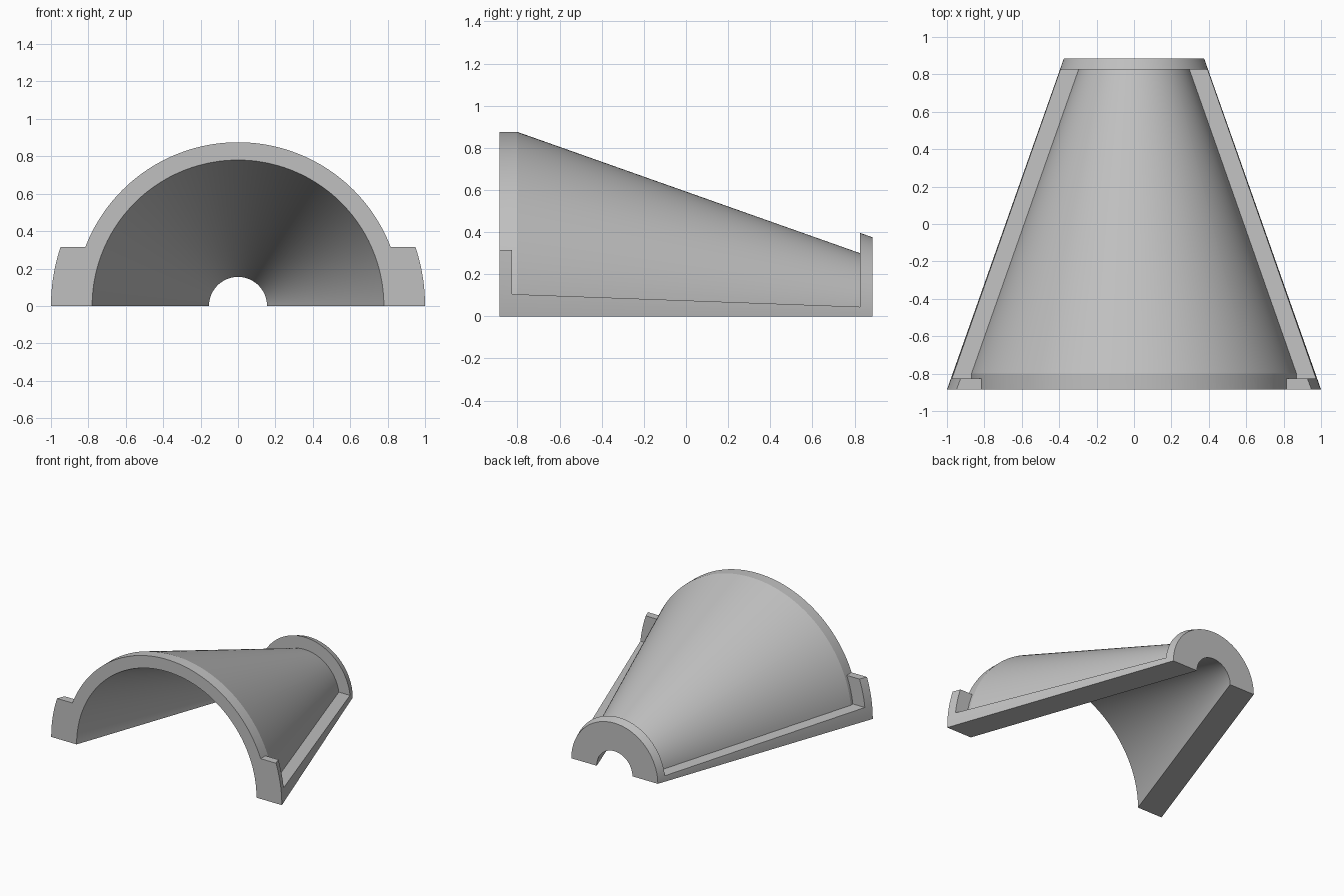
import bpy, bmesh, math
from mathutils import Vector

cube = bpy.data.objects.get("Cube")
if cube:
    bpy.data.objects.remove(cube, do_unlink=True)

SEGMENTS = 96
HALF = 0.885          # half the length along y
WALL = 0.825          # inner face of both end flanges
KNEE = -0.80          # where the straight front rim meets the cone
RIM, NECK = 0.875, 0.30   # shell radius at the two ends

grey = bpy.data.materials.new("light_grey")
grey.use_nodes = True
COLOUR = (0.53, 0.53, 0.53, 1)
grey.diffuse_color = COLOUR
grey.node_tree.nodes["Principled BSDF"].inputs["Base Color"].default_value = COLOUR


def half_revolve(name, profile, plane=None):
    """Sweep an (r, y) profile half a turn over the y axis; keep what lies above plane."""
    bm = bmesh.new()
    rings = []
    for i in range(SEGMENTS + 1):
        a = math.pi * i / SEGMENTS
        rings.append([bm.verts.new((r * math.cos(a), y, r * math.sin(a))) for r, y in profile])
    n = len(profile)
    for a, b in zip(rings, rings[1:]):
        for j in range(n):
            k = (j + 1) % n
            bm.faces.new((a[j], a[k], b[k], b[j]))
    bm.faces.new(rings[0])
    bm.faces.new(rings[-1])
    if plane:
        point, normal = plane
        bmesh.ops.bisect_plane(bm, geom=bm.verts[:] + bm.edges[:] + bm.faces[:],
                               plane_co=point, plane_no=normal, clear_inner=True)
        bmesh.ops.holes_fill(bm, edges=[e for e in bm.edges if e.is_boundary])
    bmesh.ops.recalc_face_normals(bm, faces=bm.faces[:])
    mesh = bpy.data.meshes.new(name)
    bm.to_mesh(mesh)
    bm.free()
    obj = bpy.data.objects.new(name, mesh)
    bpy.context.collection.objects.link(obj)
    mesh.materials.append(grey)
    return obj


def cut(target, cutter):
    mod = target.modifiers.new("cut", 'BOOLEAN')
    mod.operation = 'DIFFERENCE'
    mod.solver = 'EXACT'
    mod.object = cutter
    bpy.context.view_layer.objects.active = target
    bpy.ops.object.modifier_apply(modifier=mod.name)
    bpy.data.objects.remove(cutter, do_unlink=True)


# Thick half cone that contains the flanges
shell = half_revolve("half_cone_shell", [(0.78, -HALF), (1.0, -HALF), (0.375, HALF), (0.155, HALF)])

# Recess between the end flanges, above the sloping side ledges
ledge_dir = Vector((0, 2 * WALL, 0.045 - 0.105))
recess = half_revolve("recess_cutter",
                      [(RIM, -WALL), (RIM, KNEE), (NECK, WALL), (1.3, WALL), (1.3, -WALL)],
                      ((0, -WALL, 0.105), Vector((0, -ledge_dir.z, ledge_dir.y)).normalized()))
cut(shell, recess)

# Front flange trimmed to two low side tabs
trim = half_revolve("front_trim_cutter",
                    [(RIM, -1.0), (RIM, -0.815), (1.3, -0.815), (1.3, -1.0)],
                    ((0, 0, 0.315), (0, 0, 1)))
cut(shell, trim)

# Smooth curved walls, crisp edges
bpy.ops.object.select_all(action='DESELECT')
shell.select_set(True)
bpy.context.view_layer.objects.active = shell
bpy.ops.object.shade_smooth_by_angle(angle=math.radians(15))
